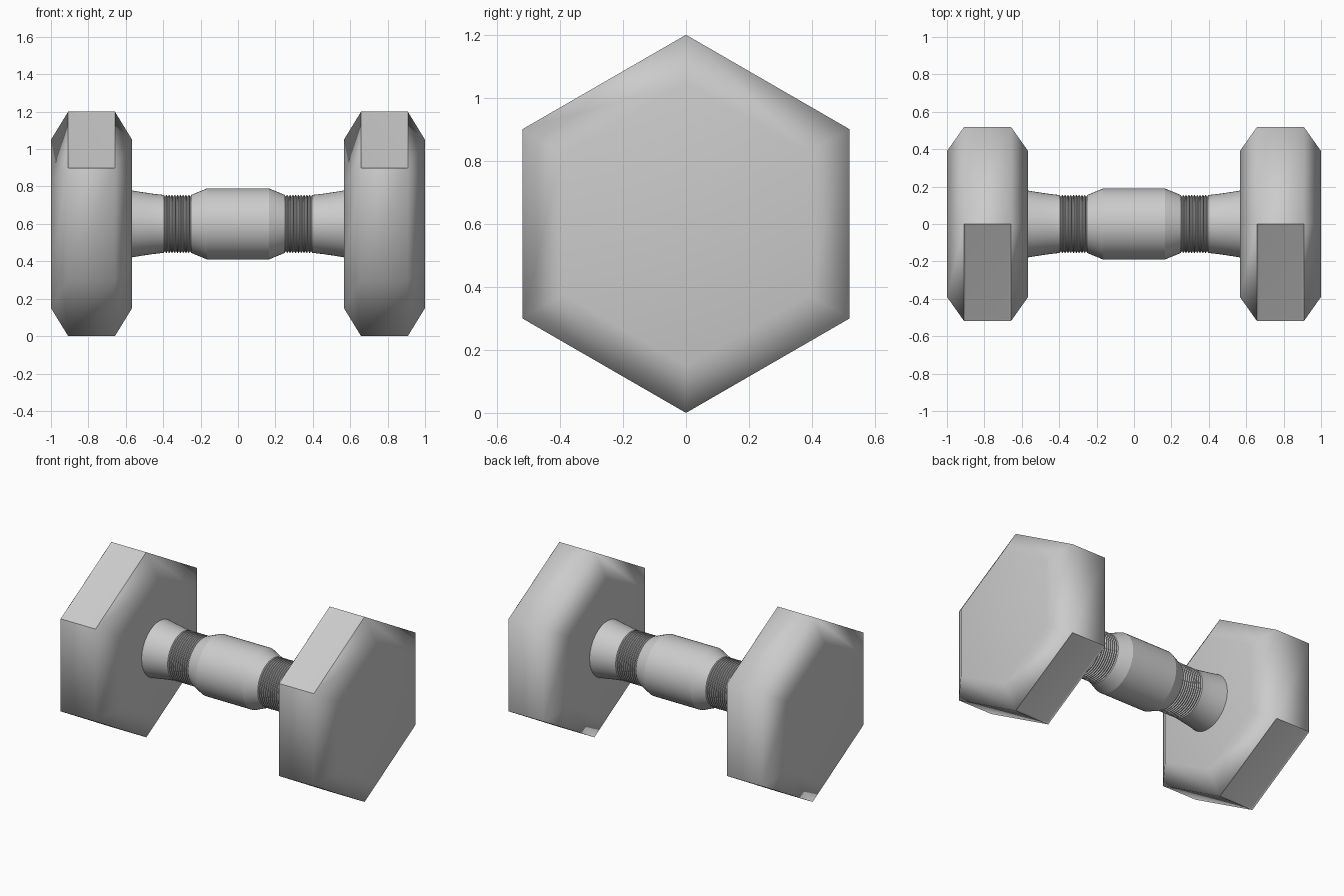
import bpy, bmesh, math
from mathutils import Vector

cube = bpy.data.objects.get("Cube")
if cube:
    bpy.data.objects.remove(cube)

steel = bpy.data.materials.new("light grey steel")
steel.use_nodes = True
GREY = (0.6, 0.6, 0.6, 1)
steel.diffuse_color = GREY
steel.node_tree.nodes["Principled BSDF"].inputs["Base Color"].default_value = GREY

CENTRE_Z = 0.6


def lathe(bm, profile, sides):
    """Sweep (x, radius) points around the x axis and cap both ends."""
    rings = []
    for x, r in profile:
        ring = []
        for i in range(sides):
            a = 2 * math.pi * i / sides
            ring.append(bm.verts.new((x, r * math.sin(a), r * math.cos(a))))
        rings.append(ring)
    for a, b in zip(rings, rings[1:]):
        for i in range(sides):
            j = (i + 1) % sides
            bm.faces.new((a[i], a[j], b[j], b[i]))
    bm.faces.new(rings[0])
    bm.faces.new(rings[-1])
    bmesh.ops.recalc_face_normals(bm, faces=bm.faces)


def finish(bm, name, angle, x=0):
    mesh = bpy.data.meshes.new(name)
    bm.to_mesh(mesh)
    bm.free()
    obj = bpy.data.objects.new(name, mesh)
    bpy.context.collection.objects.link(obj)
    obj.location = (x, 0, CENTRE_Z)
    mesh.materials.append(steel)
    bpy.ops.object.select_all(action='DESELECT')
    obj.select_set(True)
    bpy.context.view_layer.objects.active = obj
    bpy.ops.object.shade_smooth_by_angle(angle=math.radians(angle))
    return obj


# Hexagonal weights with chamfered rims and two opposite recessed panels
def hex_head(name, x):
    bm = bmesh.new()
    lathe(bm, [(-0.217, 0.45), (-0.125, 0.6), (0.125, 0.6), (0.217, 0.45)], 6)
    facing = Vector((0, -0.5, math.sqrt(0.75)))
    panels = [f for f in bm.faces if abs(f.normal.dot(facing)) > 0.99]
    bmesh.ops.inset_individual(bm, faces=panels, thickness=0.014, depth=-0.006)
    obj = finish(bm, name, 65, x)
    obj.modifiers.new("face weighted shading", 'WEIGHTED_NORMAL').keep_sharp = True


hex_head("left_weight", 0.783)
hex_head("right_weight", -0.783)

# Handle: thick middle, grooved grips and flared ends
half = [(0.165, 0.19), (0.25, 0.155)]
ridges = 10
pitch = 0.15 / ridges
for k in range(ridges):
    start = 0.25 + k * pitch
    half += [(start + pitch * 0.25, 0.147), (start + pitch * 0.5, 0.147),
             (start + pitch * 0.75, 0.155), (start + pitch, 0.155)]
half += [(0.46, 0.162), (0.52, 0.171), (0.58, 0.181)]
bm = bmesh.new()
lathe(bm, [(-x, r) for x, r in reversed(half)] + half, 48)
finish(bm, "handle", 20)
